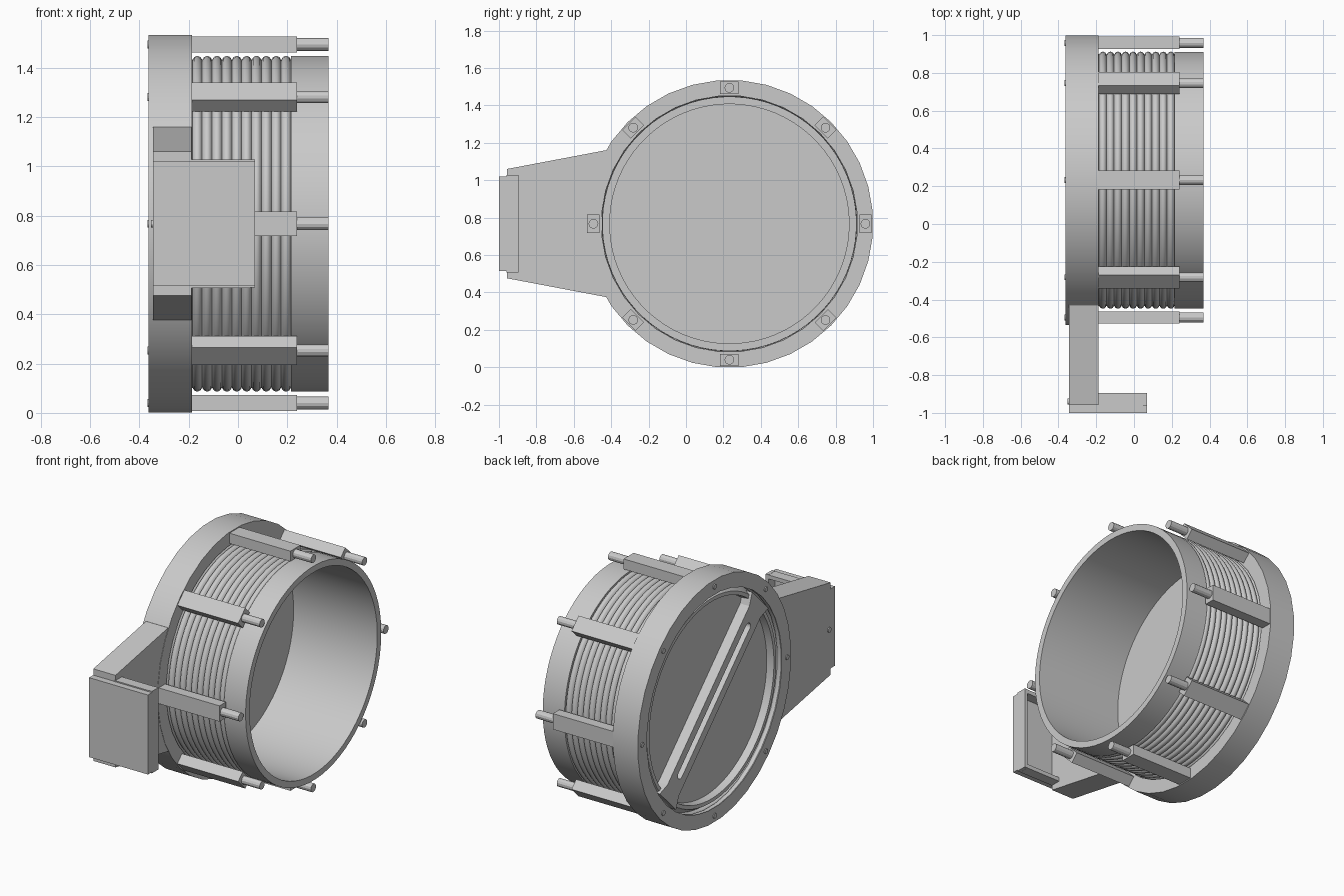
import bpy, bmesh, math
from mathutils import Matrix, Vector

if "Cube" in bpy.data.objects:
    bpy.data.objects.remove(bpy.data.objects["Cube"], do_unlink=True)

CY, CZ = 0.232, 0.767          # axis of the round parts (runs along x)
FRONT, SEAT = -0.362, -0.187   # outer and inner faces of the ring
RIM = 0.367                    # open end of the cup

grey = bpy.data.materials.new("light_grey")
grey.use_nodes = True
grey.diffuse_color = (0.59, 0.59, 0.59, 1)
grey.node_tree.nodes["Principled BSDF"].inputs["Base Color"].default_value = (0.59, 0.59, 0.59, 1)


def finish(name, bm, smooth=None):
    bmesh.ops.recalc_face_normals(bm, faces=bm.faces)
    mesh = bpy.data.meshes.new(name)
    bm.to_mesh(mesh)
    bm.free()
    mesh.materials.append(grey)
    ob = bpy.data.objects.new(name, mesh)
    bpy.context.collection.objects.link(ob)
    if smooth:
        bpy.ops.object.select_all(action='DESELECT')
        ob.select_set(True)
        bpy.context.view_layer.objects.active = ob
        bpy.ops.object.shade_smooth_by_angle(angle=math.radians(smooth))
    return ob


def lathe(name, profile, sides, closed=True):
    """Spin (x, radius) points about the round parts' axis."""
    bm = bmesh.new()
    rings = []
    for i in range(sides):
        a = 2 * math.pi * (i + 0.5) / sides
        rings.append([bm.verts.new((x, CY + r * math.cos(a), CZ + r * math.sin(a)))
                      for x, r in profile])
    n = len(profile)
    for i in range(sides):
        p, q = rings[i], rings[(i + 1) % sides]
        for j in range(n if closed else n - 1):
            k = (j + 1) % n
            bm.faces.new((p[j], p[k], q[k], q[j]))
    bmesh.ops.remove_doubles(bm, verts=bm.verts, dist=1e-5)
    return finish(name, bm, 30)


def prism(name, outline, x0, x1, matrix=Matrix()):
    """Extrude a (y, z) outline along x."""
    bm = bmesh.new()
    face = bm.faces.new([bm.verts.new((x0, y, z)) for y, z in outline])
    ext = bmesh.ops.extrude_face_region(bm, geom=[face])
    bmesh.ops.translate(bm, vec=(x1 - x0, 0, 0),
                        verts=[v for v in ext["geom"] if isinstance(v, bmesh.types.BMVert)])
    bm.transform(matrix)
    return finish(name, bm)


def box(name, lo, hi, matrix=Matrix()):
    bm = bmesh.new()
    lo, hi = Vector(lo), Vector(hi)
    bmesh.ops.create_cube(bm, size=1, matrix=matrix @ Matrix.Translation((lo + hi) / 2)
                          @ Matrix.Diagonal((*(hi - lo), 1)))
    return finish(name, bm)


def rod(name, x0, x1, y, z, radius, matrix=Matrix()):
    bm = bmesh.new()
    m = matrix @ Matrix.Translation(((x0 + x1) / 2, y, z)) @ Matrix.Rotation(math.pi / 2, 4, 'Y')
    bmesh.ops.create_cone(bm, cap_ends=True, segments=12, radius1=radius, radius2=radius,
                          depth=x1 - x0, matrix=m)
    return finish(name, bm)


def around(angle):
    return Matrix.Translation((0, CY, CZ)) @ Matrix.Rotation(angle, 4, 'X')


def thread(start, pitch, count, root, height):
    """Rounded ribs as (x, radius) points, running towards -x."""
    return [(start - pitch * (i + t / 6), root + height * math.sin(math.pi * t / 6) ** 0.6)
            for i in range(count) for t in range(6)]


# Mounting ring with a ribbed bore
lathe("mounting_ring", [(FRONT, 0.677), (FRONT, 0.769), (SEAT, 0.769), (SEAT, 0.685)]
      + thread(-0.2, 0.04, 4, 0.69, -0.012), 36)

# Cup: smooth collar, ribbed wall and a shallow pocket on the outer face
cup = [(-0.22, 0), (-0.22, 0.64), (RIM, 0.64), (RIM, 0.68), (0.215, 0.68)]
cup += thread(0.215, 0.04, 13, 0.665, 0.016)
cup += [(-0.33, 0.655), (-0.342, 0.648), (-0.342, 0.625), (-0.295, 0.62), (-0.295, 0)]
lathe("ribbed_cup", cup, 72, closed=False)

# Grip bar with a long round-ended slot, set diagonally across the pocket
TOP, BASE, HALF, SLOT = -0.36, -0.285, 0.08, 0.025
grip = around(math.radians(45))
for s in (-1, 1):
    y0, y1 = sorted((s * SLOT, s * HALF))
    box("grip_rail", (TOP, y0, -0.48), (BASE, y1, 0.48), grip)
    end = [(-HALF, 0.48)]
    for i in range(9):
        a = math.pi * (1 - i / 8)
        end.append((SLOT * math.cos(a), 0.48 + SLOT * math.sin(a)))
    end += [(HALF, 0.48), (HALF, 0.58), (0.115, 0.655), (-0.115, 0.655), (-HALF, 0.58)]
    prism("grip_end", [(y, s * z) for y, z in end], TOP, BASE, grip)

# Eight clamp posts with threaded rods and screw heads
for i in range(8):
    m = around(i * math.pi / 4)
    box("clamp_post", (SEAT - 0.01, -0.05, 0.695), (0.24, 0.05, 0.76), m)
    rod("clamp_rod", 0.23, RIM, 0, 0.727, 0.026, m)
    rod("screw_head", FRONT - 0.006, FRONT + 0.02, 0, 0.727, 0.016, m)

# Tapered side arm, cut to follow the ring
outline = [(-0.43, 1.16), (-0.958, 1.06), (-0.958, 0.476), (-0.43, 0.376)]
for i in range(9):
    a = math.radians(211 - i * 62 / 8)
    outline.append((CY + 0.73 * math.cos(a), CZ + 0.73 * math.sin(a)))
prism("side_arm", outline, -0.345, -0.189)
rod("arm_screw", -0.352, -0.33, -0.94, CZ, 0.016)

# Open tray at the end of the arm
box("tray_front", (-0.345, -1.0, 0.516), (0.068, -0.957, 1.02))
box("tray_end_wall", (0.047, -0.96, 0.508), (0.068, -0.895, 1.028))
for s in (-1, 1):
    z0, z1 = sorted((CZ + s * 0.235, CZ + s * 0.26))
    box("tray_side_wall", (-0.2, -0.96, z0), (0.048, -0.895, z1))
